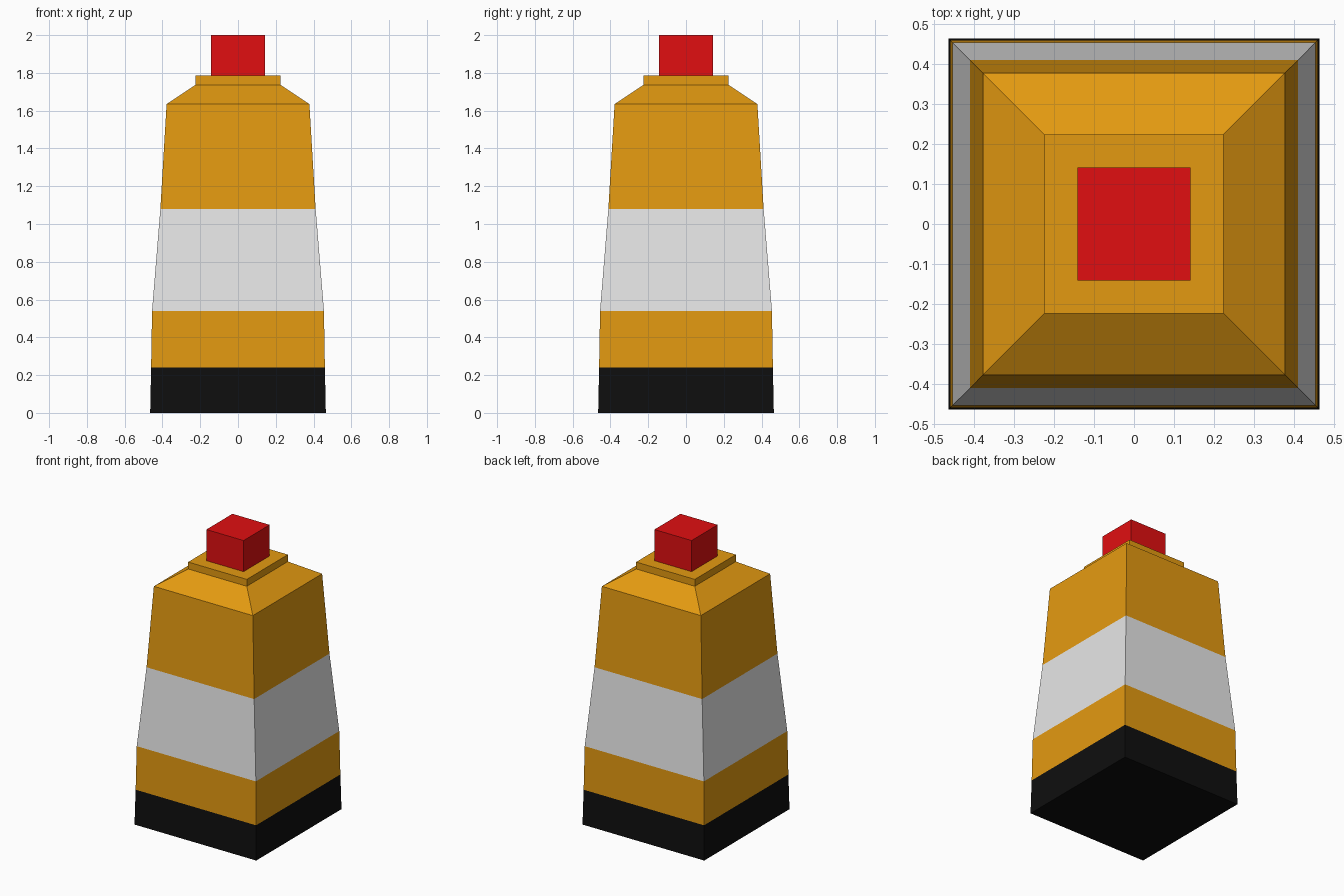
import bpy
import bmesh

if "Cube" in bpy.data.objects:
    bpy.data.objects.remove(bpy.data.objects["Cube"])


def material(name, rgb):
    m = bpy.data.materials.new(name)
    m.diffuse_color = (*rgb, 1.0)
    m.use_nodes = True
    m.node_tree.nodes["Principled BSDF"].inputs["Base Color"].default_value = m.diffuse_color
    return m


black = material("black", (0.0045, 0.0045, 0.0045))
orange = material("orange", (0.775, 0.323, 0.0055))
white = material("off_white", (0.8, 0.8, 0.8))
red = material("red", (0.753, 0.0048, 0.0055))


def square_loft(name, profile, mats, rule):
    """Stack square rings (half width, height), cap both ends, colour by height."""
    bm = bmesh.new()
    corners = ((-1, -1), (1, -1), (1, 1), (-1, 1))
    rings = [[bm.verts.new((x * h, y * h, z)) for x, y in corners] for h, z in profile]
    for low, high in zip(rings, rings[1:]):
        for i in range(4):
            j = (i + 1) % 4
            bm.faces.new((low[i], low[j], high[j], high[i]))
    bm.faces.new(rings[0][::-1])
    bm.faces.new(rings[-1])
    for f in bm.faces:
        f.material_index = rule(f.calc_center_median().z)
    mesh = bpy.data.meshes.new(name)
    bm.to_mesh(mesh)
    bm.free()
    for m in mats:
        mesh.materials.append(m)
    obj = bpy.data.objects.new(name, mesh)
    bpy.context.collection.objects.link(obj)
    return obj


# Tapered buoy body: black foot, orange with one white band, sloped shoulder and collar
square_loft(
    "buoy_body",
    [(0.465, 0.0), (0.46, 0.24), (0.455, 0.54), (0.411, 1.08),
     (0.378, 1.635), (0.224, 1.737), (0.224, 1.785)],
    [black, orange, white],
    lambda z: 0 if z < 0.24 else 2 if 0.54 < z < 1.08 else 1,
)

# Red block on top
square_loft("top_cap", [(0.142, 1.785), (0.142, 2.0)], [red], lambda z: 0)
